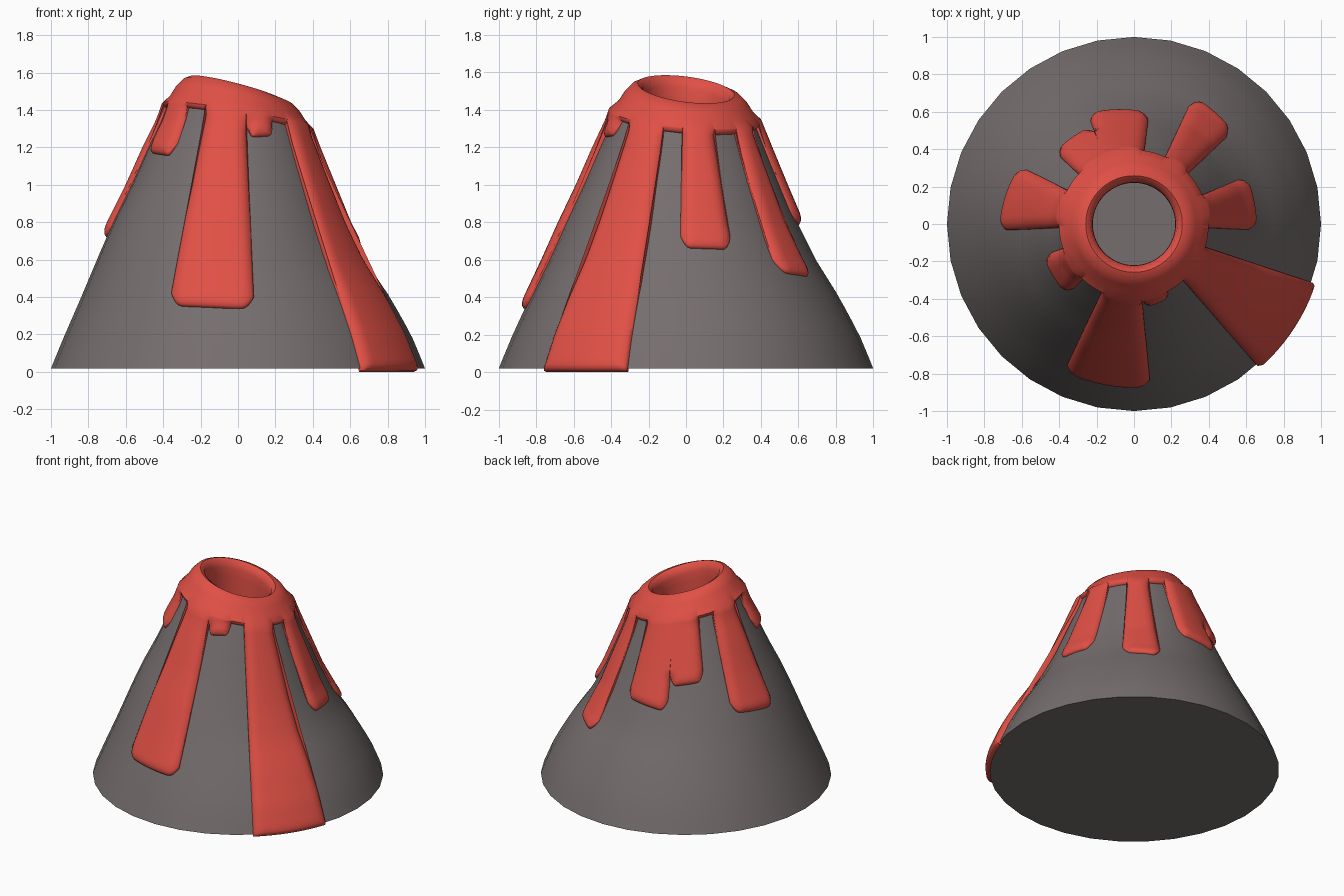
import bpy
import math

cube = bpy.data.objects.get("Cube")
if cube:
    bpy.data.objects.remove(cube, do_unlink=True)


def make_material(name, rgb):
    mat = bpy.data.materials.new(name)
    mat.use_nodes = True
    mat.diffuse_color = (*rgb, 1)
    mat.node_tree.nodes["Principled BSDF"].inputs["Base Color"].default_value = (*rgb, 1)
    return mat


rock_grey = make_material("rock grey", (0.18, 0.155, 0.155))
lava_red = make_material("lava red", (0.75, 0.08, 0.06))

# Mountain profile: height, mean radius, lean away from the low side
PROFILE = [(0, 1, 0), (0.02, 1, 0), (0.2, 0.925, 0), (0.4, 0.825, 0.015),
           (0.6, 0.715, 0.045), (0.8, 0.62, 0.055), (1.0, 0.53, 0.045),
           (1.2, 0.445, 0.04), (1.35, 0.38, 0.03), (1.6, 0.3, 0.02)]
BASE_Z, FLOOR_Z = 0.018, 1.1

# Lava flows: start angle, end angle, height of the tip at each side
FLOWS = [(-3, 23, 0.66, 0.65), (43, 65, 0.53, 0.5),
         (82, 113, 0.8, 0.77), (113, 138, 0.93, 0.97),
         (153, 183, 0.75, 0.71), (199, 227, 1.17, 1.15),
         (244.5, 276, 0.35, 0.33), (276, 298, 1.25, 1.26),
         (311, 342, 0.0, 0.0)]

# Rim section: radius, height relative to the crest
RIM = [(0.362, -0.1), (0.33, -0.05), (0.292, -0.012), (0.258, 0),
       (0.232, -0.018), (0.222, -0.06), (0.22, -0.12)]


def radius(angle, z):
    for (z0, r0, d0), (z1, r1, d1) in zip(PROFILE, PROFILE[1:]):
        if z <= z1:
            t = (z - z0) / (z1 - z0)
            lean = d0 + (d1 - d0) * t
            return r0 + (r1 - r0) * t - lean * math.cos(math.radians(angle - 30))
    return PROFILE[-1][1]


def crest(angle):
    return 1.51 - 0.075 * math.cos(math.radians(angle - 25))


def tip_height(angle):
    """Lower edge of the lava at an angle, with rounded tips."""
    best = crest(angle) - 0.17
    for a0, a1, z0, z1 in FLOWS:
        if a0 <= angle <= a1:
            edge = max(0, 1 - min(angle - a0, a1 - angle) / 5)
            tip = z0 + (z1 - z0) * (angle - a0) / (a1 - a0)
            if tip > 0:
                tip += 0.07 * edge ** 2
            best = min(best, tip)
    return best


def polar(r, angle, z):
    a = math.radians(angle)
    return (r * math.cos(a), r * math.sin(a), z)


def make_object(name, verts, faces, mat):
    mesh = bpy.data.meshes.new(name)
    mesh.from_pydata(verts, [], faces)
    mesh.materials.append(mat)
    obj = bpy.data.objects.new(name, mesh)
    bpy.context.collection.objects.link(obj)
    bpy.ops.object.select_all(action="DESELECT")
    obj.select_set(True)
    bpy.context.view_layer.objects.active = obj
    bpy.ops.object.shade_smooth_by_angle(angle=math.radians(50))
    return obj


def skin(columns):
    """Join closed loops of upward columns into quads."""
    rows, count = len(columns[0]), len(columns)
    verts = [p for col in columns for p in col]
    faces = []
    for i in range(count):
        k = (i + 1) % count
        for j in range(rows - 1):
            faces.append((i * rows + j, k * rows + j, k * rows + j + 1, i * rows + j + 1))
    return verts, faces


# Rock cone with a flat base
SIDES, ROCK_ROWS = 32, 16
columns = []
for i in range(SIDES):
    angle = i * 360 / SIDES
    top = crest(angle) - 0.15
    heights = [BASE_Z + (top - BASE_Z) * j / ROCK_ROWS for j in range(ROCK_ROWS + 1)]
    columns.append([polar(radius(angle, z), angle, z) for z in heights])
verts, faces = skin(columns)
faces.append([i * (ROCK_ROWS + 1) for i in reversed(range(SIDES))])
make_object("mountain", verts, faces, rock_grey)

# Crater floor
make_object("crater_floor", [polar(0.24, i * 360 / SIDES, FLOOR_Z) for i in range(SIDES)],
            [list(range(SIDES))], rock_grey)

# Lava shell: rim, crater wall and flows in one skin
angles = {-10 + 1.5 * i for i in range(240)}
for a0, a1, _, _ in FLOWS:
    for a in (a0, a1):
        angles |= {a - 0.2, a + 0.2}
angles = sorted(angles)
tips = [(a, tip_height(a)) for a in angles]
LAVA_ROWS, THICK, ROUND = 30, 0.035, 0.07


def lava_radius(angle, z):
    """Rock radius plus a thickness that rounds off at the lava's edge."""
    r = radius(angle, z)
    dist = ROUND
    for a, tip in tips:
        gap = abs((a - angle + 180) % 360 - 180)
        if gap < 15:
            dist = min(dist, math.hypot(math.radians(gap) * r, max(0, z - tip))
                       if tip > z - ROUND else dist)
    u = dist / ROUND
    return r - 0.012 + (THICK + 0.012) * math.sqrt(1 - (1 - u) ** 2)


columns = []
for angle, tip in tips:
    c = crest(angle)
    top = c - 0.14
    col = []
    for j in range(LAVA_ROWS + 1):
        z = tip + (top - tip) * (j / LAVA_ROWS) ** 1.5
        col.append(polar(lava_radius(angle, z), angle, z))
    col += [polar(r, angle, c + dz) for r, dz in RIM]
    col.append(polar(0.22, angle, FLOOR_Z - 0.01))
    columns.append(col)
verts, faces = skin(columns)
make_object("lava", verts, faces, lava_red)
